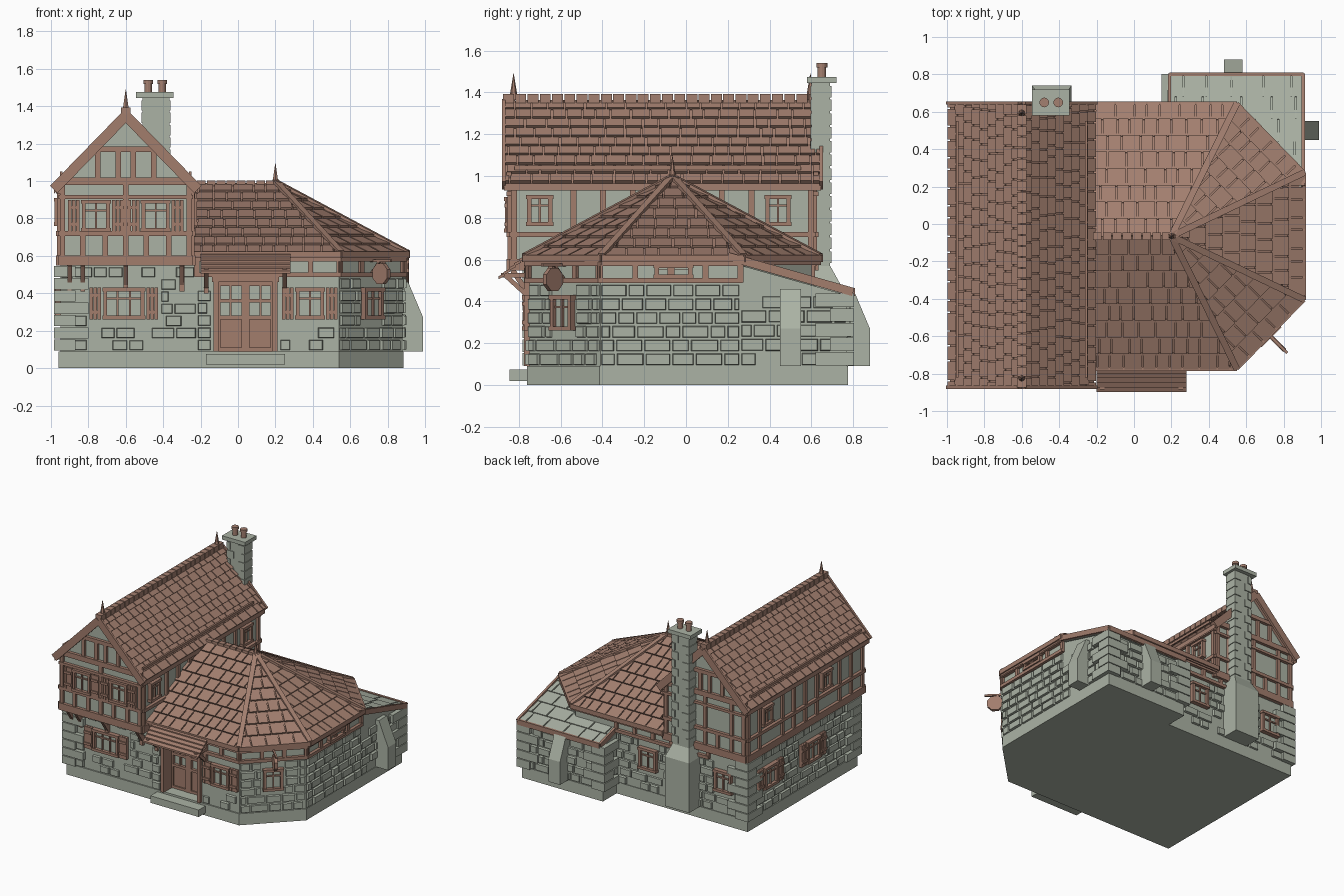
import bpy, bmesh, math, random
from mathutils import Vector, Matrix

random.seed(4)
cube = bpy.data.objects.get("Cube")
if cube:
    bpy.data.objects.remove(cube, do_unlink=True)


def material(name, *rgb):
    mat = bpy.data.materials.new(name)
    mat.use_nodes = True
    mat.diffuse_color = (*rgb, 1)
    mat.node_tree.nodes["Principled BSDF"].inputs["Base Color"].default_value = (*rgb, 1)
    return mat


STONE = material("grey green stone", 0.41, 0.45, 0.375)
TIMBER = material("brown timber", 0.36, 0.205, 0.152)
TILE = material("brown roof tile", 0.37, 0.215, 0.162)
parts = {}


def part(name, mat):
    return parts.setdefault(name, (bmesh.new(), mat))[0]


def loft(bm, a, b):
    va, vb = [bm.verts.new(p) for p in a], [bm.verts.new(p) for p in b]
    bm.faces.new(va)
    bm.faces.new(vb[::-1])
    for i in range(len(va)):
        j = (i + 1) % len(va)
        bm.faces.new((va[i], va[j], vb[j], vb[i]))


def prism(bm, pts, vec):
    loft(bm, pts, [Vector(p) + Vector(vec) for p in pts])


def floor_prism(bm, outline, z0, z1):
    prism(bm, [(x, y, z0) for x, y in outline], (0, 0, z1 - z0))


def box(bm, x0, x1, y0, y1, z0, z1):
    floor_prism(bm, [(x0, y0), (x1, y0), (x1, y1), (x0, y1)], z0, z1)


def bar(bm, p, q, w, h):
    p, q = Vector(p), Vector(q)
    d = (q - p).normalized()
    side = d.cross(Vector((0, 0, 1))).normalized()
    up = side.cross(d) * h / 2
    side *= w / 2
    prism(bm, [p - side - up, p + side - up, p + side + up, p - side + up], q - p)


def cone(bm, x, y, z, r1, r2, h, sides):
    bmesh.ops.create_cone(bm, cap_ends=True, segments=sides, radius1=r1, radius2=r2, depth=h,
                          matrix=Matrix.Translation((x, y, z + h / 2)))


def wall(p0, p1):
    # Maps distance along a wall, height and outward offset to a point
    p0 = Vector((*p0, 0))
    u = (Vector((*p1, 0)) - p0).normalized()
    n = Vector((u.y, -u.x, 0))
    return lambda s, z, o: p0 + u * s + n * o + Vector((0, 0, z))


def plate(bm, F, s0, s1, z0, z1, o1, o0=0, t=0):
    def ring(k, o):
        return [F(s0 + k, z0 + k, o), F(s1 - k, z0 + k, o), F(s1 - k, z1 - k, o), F(s0 + k, z1 - k, o)]
    loft(bm, ring(0, o0), ring(t, o1))


def window(F, s, z, w, h, shutters=False):
    frame, a, b = part("window_frames", TIMBER), s - w / 2, s + w / 2
    lo, hi = z - h / 2, z + h / 2
    plate(part("window_panes", STONE), F, a, b, lo, hi, 0.01)
    for e in (a, b):
        plate(frame, F, e - 0.01, e + 0.01, lo, hi, 0.03)
    for e in (lo, hi):
        plate(frame, F, a - 0.015, b + 0.015, e - 0.01, e + 0.01, 0.035)
    n = round(w / 0.065)
    for i in range(1, n):
        e = a + w * i / n
        plate(frame, F, e - 0.005, e + 0.005, lo, hi, 0.022)
    plate(frame, F, a, b, z + h * 0.15, z + h * 0.22, 0.02)
    if shutters:
        bm = part("shutters", TIMBER)
        for e in (a - 0.085, b + 0.02):
            for k in range(3):
                plate(bm, F, e + k * 0.022, e + k * 0.022 + 0.019, lo - 0.01, hi + 0.01, 0.026)
            for f in (lo + 0.02, hi - 0.04):
                plate(bm, F, e, e + 0.063, f, f + 0.018, 0.034)


def stones(F, length, z1, holes=(), density=0.95):
    bm = part("wall_stones", STONE)
    rows = round((z1 - 0.09) / 0.066)
    rise = (z1 - 0.09) / rows
    for r in range(rows):
        z, s = 0.09 + r * rise, -random.uniform(0, 0.06)
        while s < length - 0.03:
            e = s + random.uniform(0.075, 0.14)
            a, b = max(s, 0), min(e, length)
            for h0, h1, lo, hi in holes:
                if z < hi and z + rise > lo and a < h1 and b > h0:
                    a, b = (a, h0) if a < h0 else (h1, b)
            if b - a > 0.03 and random.random() < density:
                plate(bm, F, a + 0.004, b - 0.004, z + 0.004, z + rise - 0.004,
                      random.uniform(0.01, 0.02), -0.01, 0.005)
            s = e


def quoins(x, y, sx, sy, top):
    bm, n = part("corner_quoins", STONE), round((top - 0.09) / 0.066)
    rise = (top - 0.09) / n
    for i in range(n):
        lx, ly = (0.15, 0.08) if i % 2 else (0.08, 0.15)
        xs, ys = sorted((x + sx * 0.033, x - sx * lx)), sorted((y + sy * 0.033, y - sy * ly))
        box(bm, *xs, *ys, 0.093 + i * rise, 0.087 + (i + 1) * rise)


def framing(F, length, z0, z1, posts, rails, skip=()):
    bm = part("timber_framing", TIMBER)
    for s in posts:
        if all(abs(s - k) > 0.08 for k in skip):
            plate(bm, F, s - 0.014, s + 0.014, z0, z1, 0.018)
    for z, h in rails:
        plate(bm, F, -0.01, length + 0.01, z - h / 2, z + h / 2, 0.024)


def tiles(bm, a, b, c, d, rows, width, h=0.018):
    a, b, c, d = map(Vector, (a, b, c, d))
    u = (b - a).normalized()
    n = u.cross(d - a).normalized()
    n = -n if n.z < 0 else n
    for r in range(rows):
        edge = []
        for t in (r / rows, (r + 1) / rows):
            left, right = a.lerp(d, t), b.lerp(c, t)
            lo, hi = (left - a).dot(u), (right - a).dot(u)
            edge.append((left - u * lo, lo, hi))
        s = edge[0][1] - random.uniform(0, width)
        while s < edge[0][2]:
            e = s + width * random.uniform(0.7, 1.3)
            q = [[o + u * min(max(k, lo), hi) for k in (s + 0.004, e - 0.004)] for o, lo, hi in edge]
            if (q[0][1] - q[0][0]).length > 0.004:
                quad = [q[0][0], q[0][1], q[1][1], q[1][0]]
                loft(bm, quad, [p + n * k for p, k in zip(quad, (h, h, 0.005, 0.005))])
            s = e


# Foundation, step and wall bodies
floor_prism(part("foundation", STONE), [(-0.96, -0.76), (0.54, -0.76), (0.885, -0.415), (0.885, 0.775),
            (0.18, 0.775), (0.18, 0.605), (-0.96, 0.605)], 0, 0.09)
box(part("front_step", STONE), -0.17, 0.25, -0.845, -0.75, 0.02, 0.075)
body = part("wall_bodies", STONE)
box(body, -0.95, -0.25, -0.75, 0.6, 0.09, 0.56)
east_end = [(0.54, -0.75), (0.88, -0.41), (0.88, 0.26), (0.54, 0.6), (-0.25, 0.6), (-0.25, -0.75)]
floor_prism(body, east_end + [(-0.12, -0.75), (-0.12, -0.65), (0.2, -0.65), (0.2, -0.75)], 0.09, 0.49)
floor_prism(body, east_end, 0.49, 0.6)
prism(body, [(0.18, 0.2, 0.09), (0.18, 0.77, 0.09), (0.18, 0.77, 0.43), (0.18, 0.2, 0.59)], (0.7, 0, 0))
prism(body, [(-0.95, -0.835, 0.55), (-0.25, -0.835, 0.55), (-0.25, -0.835, 0.97), (-0.6, -0.835, 1.33),
             (-0.95, -0.835, 0.97)], (0, 1.445, 0))

# Ground floor stonework and windows
front_west, front_east = wall((-0.95, -0.75), (-0.22, -0.75)), wall((-0.22, -0.75), (0.54, -0.75))
diagonal, east = wall((0.54, -0.75), (0.88, -0.41)), wall((0.88, -0.41), (0.88, 0.26))
annex_east, annex_back = wall((0.88, 0.26), (0.88, 0.77)), wall((0.88, 0.77), (0.18, 0.77))
annex_west, back = wall((0.18, 0.77), (0.18, 0.6)), wall((0.18, 0.6), (-0.95, 0.6))
west = wall((-0.95, 0.6), (-0.95, -0.75))
for F, length, top, density, openings in (
        (front_west, 0.73, 0.545, 0.75, [(0.34, 0.2, True)]),
        (front_east, 0.76, 0.485, 0.8, [(0.605, 0.13, True)]),
        (diagonal, 0.48, 0.485, 0.95, [(0.24, 0.12, False)]),
        (east, 0.67, 0.485, 1, []),
        (annex_east, 0.51, 0.43, 0.9, []),
        (annex_back, 0.7, 0.42, 0.85, []),
        (annex_west, 0.17, 0.42, 0.9, []),
        (back, 1.13, 0.485, 0.9, [(0.28, 0.13, False), (0.935, 0.13, False)]),
        (west, 1.35, 0.545, 0.95, [(0.27, 0.14, True), (0.8, 0.14, True)])):
    holes = [(0.08, 0.44, 0, 1)] if F is front_east else [(0.52, 0.71, 0, 1)] if F is back else []
    for s, w, shut in openings:
        window(F, s, 0.345, w, 0.15, shut)
        reach = w / 2 + (0.095 if shut else 0.02)
        holes.append((s - reach, s + reach, 0.26, 0.43))
    stones(F, length, top, holes, density)
for x, y, sx, sy, top in ((-0.95, -0.75, -1, -1, 0.55), (-0.95, 0.6, -1, 1, 0.55),
                          (0.18, 0.77, -1, 1, 0.44), (0.88, 0.77, 1, 1, 0.44)):
    quoins(x, y, sx, sy, top)
for F, s in ((annex_east, 0.24), (annex_back, 0.35)):
    profile = [(0, 0.09), (0.11, 0.09), (0.11, 0.27), (0.03, 0.46), (0, 0.46)]
    loft(part("buttresses", STONE), *[[F(s + k, z, o) for o, z in profile] for k in (-0.05, 0.05)])

# Timber band under the lower eaves
for F, length in ((front_east, 0.76), (diagonal, 0.48), (east, 0.67), (back, 0.8)):
    n = round(length / 0.16)
    framing(F, length, 0.49, 0.6, [length * i / n for i in range(n + 1)], [(0.5, 0.025), (0.585, 0.03)])
window(east, 0.35, 0.545, 0.16, 0.05)

# Upper storey framing and windows
side_rails = [(0.575, 0.055), (0.72, 0.025), (0.95, 0.035)]
up_front, up_back = wall((-0.95, -0.835), (-0.25, -0.835)), wall((-0.25, 0.61), (-0.95, 0.61))
for F in (up_front, up_back):
    framing(F, 0.7, 0.55, 1, [0.012, 0.35, 0.688], side_rails[:2] + [(0.915, 0.02), (1.0, 0.04)])
    framing(F, 0.7, 0.6, 0.72, [0.12, 0.24, 0.46, 0.58], [])
    framing(F, 0.7, 1, 1.17, [0.2, 0.31, 0.39, 0.5], [])
    plate(part("timber_framing", TIMBER), F, 0.18, 0.52, 1.155, 1.185, 0.024)
framing(up_back, 0.7, 0.72, 1, [0.12, 0.24, 0.58], [])
for s in (0.19, 0.51):
    window(up_front, s, 0.815, 0.13, 0.15, True)
for F, spots in ((wall((-0.25, -0.835), (-0.25, 0.61)), (0.135, 1.275)),
                 (wall((-0.95, 0.61), (-0.95, -0.835)), (0.24, 0.97))):
    framing(F, 1.445, 0.55, 0.97, [0.012 + i * 0.142 for i in range(11)], side_rails, spots)
    for s in spots:
        window(F, s, 0.835, 0.1, 0.13)
for x in (-0.9, -0.83, -0.6, -0.3):
    bar(part("jetty_brackets", TIMBER), (x, -0.75, 0.43), (x, -0.83, 0.55), 0.025, 0.025)
    box(part("jetty_brackets", TIMBER), x - 0.013, x + 0.013, -0.775, -0.75, 0.41, 0.55)

# Main gable roof
slab, main = part("main_roof", TILE), part("main_roof_tiles", TILE)
verge, caps = part("barge_boards", TIMBER), part("ridge_caps", TILE)
for k in (-1, 1):
    x = -0.6 + k * 0.385
    eave, ridge = [(x, y, 0.965) for y in (-0.87, 0.645)], [(-0.6, y, 1.36) for y in (0.645, -0.87)]
    prism(slab, eave + ridge, (0, 0, -0.035))
    tiles(main, *eave, *ridge, 9, 0.085)
    bar(part("eave_rails", TIMBER), (x - k * 0.04, -0.82, 1.04), (x - k * 0.04, 0.55, 1.04), 0.015, 0.02)
    for y in (-0.872, 0.647):
        bar(verge, (x, y, 0.955), (-0.6, y, 1.35), 0.018, 0.055)
for i in range(26):
    y = -0.875 + i * 0.0585
    box(caps, -0.625, -0.575, y, y + 0.052, 1.35, 1.393)
for i in range(8):
    box(caps, -0.22 + i * 0.053, -0.173 + i * 0.053, -0.085, -0.045, 0.97, 1.003)
for x, y, z in ((-0.6, -0.825, 1.385), (-0.6, 0.595, 1.385), (0.2, -0.065, 0.99)):
    cone(part("finials", TIMBER), x, y, z - 0.02, 0.02, 0.016, 0.035, 6)
    cone(part("finials", TIMBER), x, y, z + 0.015, 0.016, 0.001, 0.09, 6)

# Lower hipped roof
eaves = [Vector((x, y, 0.605)) for x, y in ((-0.25, -0.775), (0.55, -0.775), (0.91, -0.405),
                                          (0.91, 0.275), (0.55, 0.645), (-0.25, 0.645))]
apex, butt = Vector((0.2, -0.065, 0.985)), Vector((-0.25, -0.065, 0.985))
for i in range(5):
    a, b = eaves[i], eaves[i + 1]
    c, d = butt if i == 4 else apex, butt if i == 0 else apex
    prism(part("hipped_roof", TILE), [a, b, apex] if c == d else [a, b, c, d], (0, 0, -0.03))
    tiles(part("hipped_roof_tiles", TILE), a, b, c, d, 8, 0.085)
    bar(part("eave_boards", TIMBER), a, b, 0.02, 0.035)
    if i:
        lift = Vector((0, 0, 0.016))
        bar(part("hip_boards", TILE), a + lift, apex + lift, 0.035, 0.016)

# Annex lean-to roof
low, high = [(0.19, 0.8, 0.445), (0.905, 0.8, 0.445)], [(0.905, 0.2, 0.615), (0.19, 0.2, 0.615)]
prism(part("annex_roof", STONE), low + high, (0, 0, -0.02))
tiles(part("annex_roof_slates", STONE), *low, *high, 5, 0.16, 0.012)
for p, q in ((low[0], low[1]), (low[1], high[0]), (low[0], high[1])):
    bar(part("annex_roof_trim", TIMBER), p, q, 0.018, 0.04)

# Chimney
stack = part("chimney", STONE)
box(stack, -0.545, -0.335, 0.58, 0.74, 0.09, 0.48)
loft(stack, [(x, y, 0.48) for x, y in ((-0.545, 0.58), (-0.335, 0.58), (-0.335, 0.74), (-0.545, 0.74))],
     [(x, y, 0.57) for x, y in ((-0.51, 0.6), (-0.365, 0.6), (-0.365, 0.69), (-0.51, 0.69))])
box(stack, -0.51, -0.365, 0.6, 0.69, 0.5, 1.45)
for i in range(13):
    for x in (-0.515, -0.36):
        reach = 0.06 if (i % 2) == (x < -0.4) else 0.03
        xs = sorted((x, x + math.copysign(reach, -0.44 - x)))
        box(stack, *xs, 0.595, 0.697, 0.585 + i * 0.066, 0.64 + i * 0.066)
box(stack, -0.545, -0.345, 0.58, 0.72, 1.445, 1.475)
for x in (-0.48, -0.405):
    cone(part("chimney_pots", TILE), x, 0.65, 1.47, 0.02, 0.02, 0.06, 12)
    cone(part("chimney_pots", TILE), x, 0.65, 1.52, 0.026, 0.026, 0.02, 12)

# Entrance with double door
door, entry = part("front_door", TIMBER), wall((-0.12, -0.65), (0.2, -0.65))
plate(door, entry, 0, 0.32, 0.09, 0.27, 0.012)
for s in (0.015, 0.15, 0.17, 0.305):
    plate(door, entry, s - 0.012, s + 0.012, 0.09, 0.47, 0.025)
for s in (0.08, 0.24):
    plate(door, entry, s - 0.006, s + 0.006, 0.27, 0.47, 0.018)
for z in (0.1, 0.27, 0.36, 0.45):
    plate(door, entry, 0, 0.32, z - 0.01, z + 0.01, 0.022)
frame = part("door_frame", TIMBER)
for x in (-0.13, 0.185):
    box(frame, x, x + 0.025, -0.775, -0.65, 0.09, 0.47)
box(frame, -0.14, 0.22, -0.775, -0.65, 0.46, 0.5)

# Porch canopy
canopy = part("porch_canopy", TIMBER)
for i in range(5):
    y, z = -0.765 - i * 0.025, 0.62 - i * 0.021
    prism(canopy, [(-0.2, y, z), (-0.2, y - 0.033, z - 0.016), (-0.2, y - 0.033, z - 0.03), (-0.2, y, z - 0.014)],
          (0.48, 0, 0))
for x in (-0.17, 0.25):
    bar(canopy, (x, -0.75, 0.42), (x, -0.87, 0.53), 0.022, 0.022)
    bar(canopy, (x, -0.74, 0.525), (x, -0.885, 0.525), 0.025, 0.022)
    box(canopy, x - 0.013, x + 0.013, -0.775, -0.75, 0.4, 0.56)

# Hanging sign
sign, arm = part("hanging_sign", TIMBER), wall((0.71, -0.58), (0.82, -0.69))
ring = [(0.08 + 0.06 * math.cos(k * math.pi / 4 + 0.39), 0.505 + 0.06 * math.sin(k * math.pi / 4 + 0.39))
        for k in range(8)]
loft(sign, *[[arm(s, z, o) for s, z in ring] for o in (-0.012, 0.012)])
bar(sign, arm(-0.01, 0.575, 0), arm(0.155, 0.575, 0), 0.014, 0.014)
bar(sign, arm(0, 0.5, 0), arm(0.07, 0.575, 0), 0.012, 0.012)

# Turn every part into an object
for name, (bm, mat) in parts.items():
    bmesh.ops.recalc_face_normals(bm, faces=bm.faces)
    mesh = bpy.data.meshes.new(name)
    bm.to_mesh(mesh)
    bm.free()
    mesh.materials.append(mat)
    bpy.context.collection.objects.link(bpy.data.objects.new(name, mesh))
